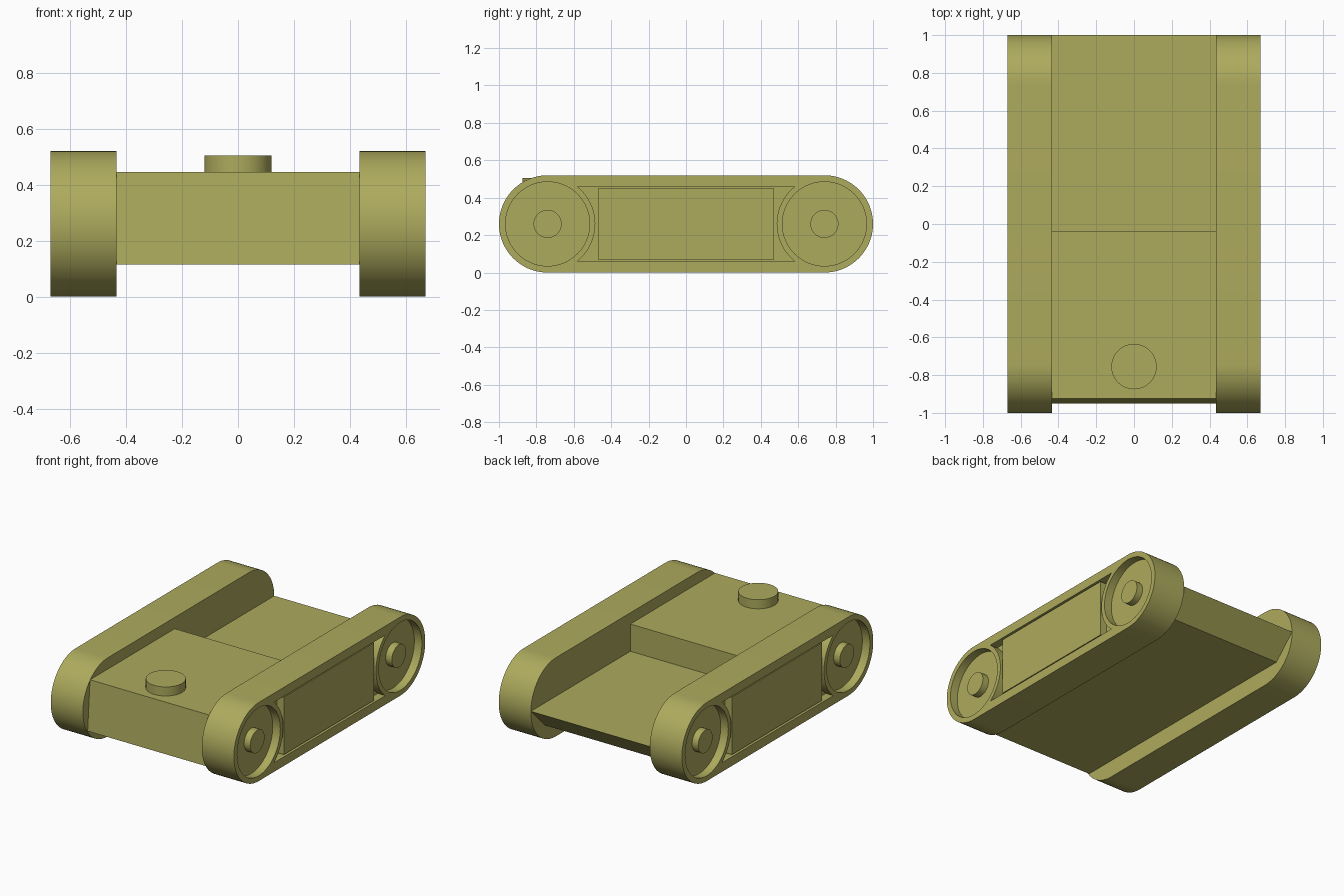
import bpy, bmesh, math
from mathutils import Vector

if "Cube" in bpy.data.objects:
    bpy.data.objects.remove(bpy.data.objects["Cube"])

# One olive paint for everything
olive = bpy.data.materials.new("olive_paint")
olive.use_nodes = True
colour = (0.42, 0.405, 0.11, 1)
olive.diffuse_color = colour
olive.node_tree.nodes["Principled BSDF"].inputs["Base Color"].default_value = colour

R = 0.26             # track end radius and axle height
AXLE = 0.74          # axle distance from the middle
INNER, OUTER = 0.435, 0.67
FLOOR = 0.615        # depth of the side recesses


def arc(cy, cz, r, start, end, n):
    """Points (y, z) along an arc, angles in degrees."""
    angles = [math.radians(start + (end - start) * i / n) for i in range(n + 1)]
    return [(cy + r * math.cos(a), cz + r * math.sin(a)) for a in angles]


def circle(cy, cz, r, n=64):
    return arc(cy, cz, r, 0, 360, n)[:-1]


def rectangle(half_y, z0, z1):
    return [(-half_y, z0), (half_y, z0), (half_y, z1), (-half_y, z1)]


def prism(name, profile, x0, x1):
    """Extrude a (y, z) profile along x."""
    bm = bmesh.new()
    face = bm.faces.new([bm.verts.new((x0, y, z)) for y, z in profile])
    top = bmesh.ops.extrude_face_region(bm, geom=[face])["geom"]
    moved = [v for v in top if isinstance(v, bmesh.types.BMVert)]
    bmesh.ops.translate(bm, verts=moved, vec=Vector((x1 - x0, 0, 0)))
    bmesh.ops.recalc_face_normals(bm, faces=bm.faces)
    mesh = bpy.data.meshes.new(name)
    bm.to_mesh(mesh)
    bm.free()
    mesh.materials.append(olive)
    obj = bpy.data.objects.new(name, mesh)
    bpy.context.collection.objects.link(obj)
    return obj


def smooth(obj):
    bpy.ops.object.select_all(action="DESELECT")
    obj.select_set(True)
    bpy.context.view_layer.objects.active = obj
    bpy.ops.object.shade_smooth_by_angle(angle=math.radians(30))


def cut(obj, cutter):
    """Subtract the cutter, then discard it."""
    mod = obj.modifiers.new("recess", "BOOLEAN")
    mod.operation = "DIFFERENCE"
    mod.solver = "EXACT"
    mod.object = cutter
    bpy.ops.object.select_all(action="DESELECT")
    bpy.context.view_layer.objects.active = obj
    obj.select_set(True)
    bpy.ops.object.modifier_apply(modifier=mod.name)
    bpy.data.objects.remove(cutter)


# Hull: tall front block, low rear deck, undercut tail
hull = [(-0.95, 0.115), (0.85, 0.115), (1.0, 0.265),
        (-0.04, 0.265), (-0.04, 0.445), (-0.925, 0.445)]
prism("hull", hull, -INNER, INNER)

# Round hatch on the front deck
bpy.ops.mesh.primitive_cylinder_add(vertices=64, radius=0.12, depth=0.08,
                                    location=(0, -0.755, 0.465))
hatch = bpy.context.object
hatch.name = "hatch"
hatch.data.materials.append(olive)
smooth(hatch)

# Shared track outlines
stadium = arc(AXLE, R, R, -90, 90, 32) + arc(-AXLE, R, R, 90, 270, 32)
bay_r, bay_h = 0.255, 0.2
lean = math.degrees(math.asin(bay_h / bay_r))
bay = (arc(-AXLE, R, bay_r, -lean, lean, 20)
       + arc(AXLE, R, bay_r, 180 - lean, 180 + lean, 20))

for label, s in (("left", 1), ("right", -1)):
    # Track unit with a recessed bay and two wheel wells
    track = prism(label + "_track", stadium, s * INNER, s * OUTER)
    cut(track, prism("bay_cutter", bay, s * FLOOR, s * 0.8))
    for y in (-AXLE, AXLE):
        cut(track, prism("well_cutter", circle(y, R, 0.225), s * FLOOR, s * 0.8))
    smooth(track)

    # Side panel filling the bay
    prism(label + "_side_panel", rectangle(0.47, 0.07, 0.45),
          s * (FLOOR - 0.01), s * 0.665)

    # Wheel hubs
    for end, y in (("front", -AXLE), ("rear", AXLE)):
        hub = prism(f"{label}_{end}_hub", circle(y, R, 0.075, 40),
                    s * (FLOOR - 0.01), s * 0.66)
        smooth(hub)
